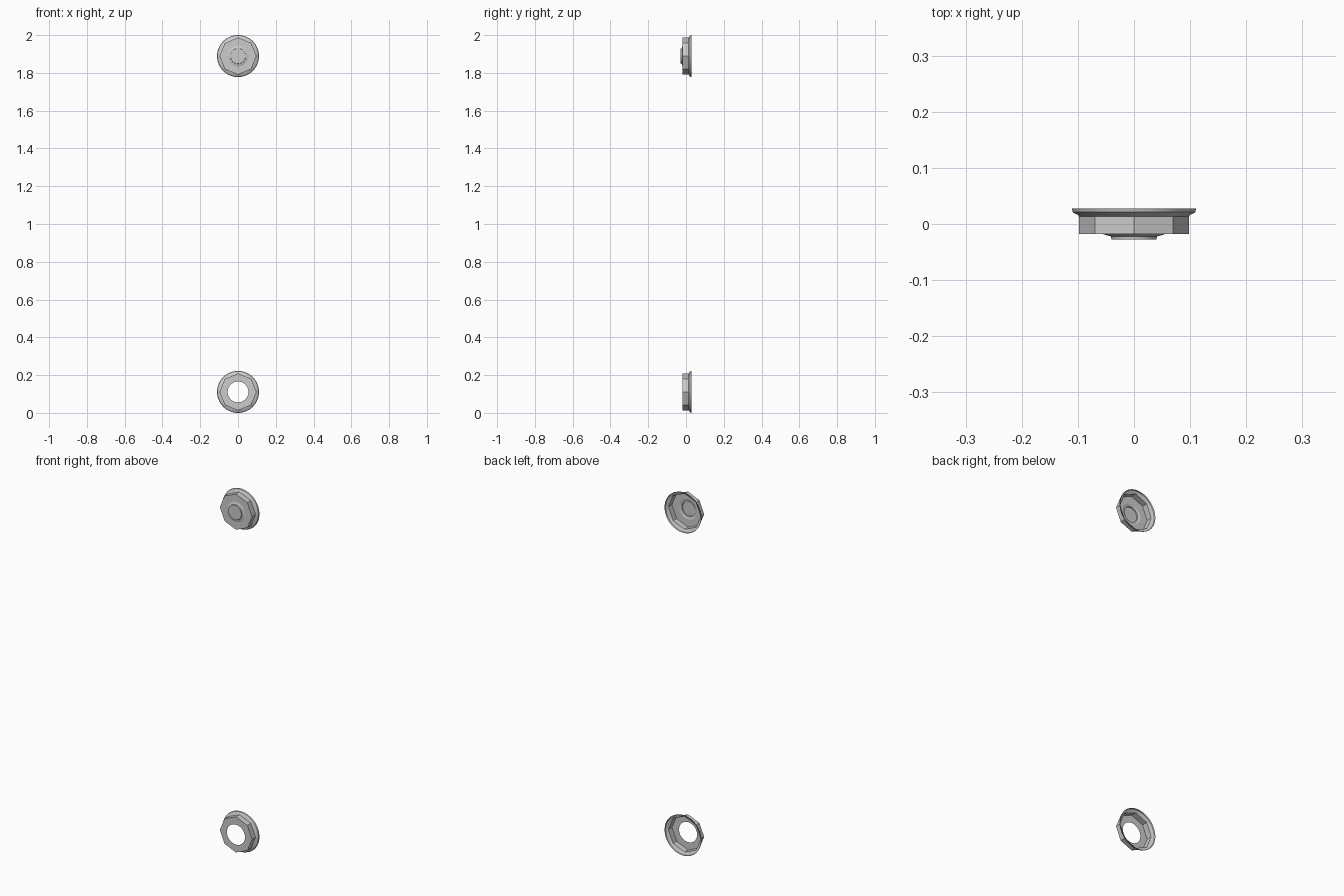
import bpy, bmesh, math

if "Cube" in bpy.data.objects:
    bpy.data.objects.remove(bpy.data.objects["Cube"])

SEG = 64
R_OCT = 0.098


def ring_radius(r, octagonal, a):
    # octagon with a corner pointing straight up, or a plain circle
    if not octagonal:
        return r
    step = math.pi / 4
    local = (a % step) - step / 2
    return r * math.cos(step / 2) / math.cos(local)


def loft(name, z, rings, closed_centre=False):
    # rings: (radius, depth along y, octagonal?) from the centre outwards
    bm = bmesh.new()
    loops = []
    for r, y, octagonal in rings:
        loop = []
        for i in range(SEG):
            a = 2 * math.pi * i / SEG
            rr = ring_radius(r, octagonal, a)
            loop.append(bm.verts.new((rr * math.cos(a), y, rr * math.sin(a))))
        loops.append(loop)
    for a, b in zip(loops, loops[1:]):
        for i in range(SEG):
            j = (i + 1) % SEG
            bm.faces.new((a[i], b[i], b[j], a[j]))
    if closed_centre:
        bm.faces.new(loops[0])
    bm.normal_update()
    me = bpy.data.meshes.new(name)
    bm.to_mesh(me)
    bm.free()
    ob = bpy.data.objects.new(name, me)
    ob.location.z = z
    bpy.context.collection.objects.link(ob)
    bpy.ops.object.select_all(action='DESELECT')
    ob.select_set(True)
    bpy.context.view_layer.objects.active = ob
    bpy.ops.object.shade_smooth_by_angle(angle=math.radians(35))
    return ob


# octagonal wall flaring into a round flange, open at the back
shell = [(0.055, -0.018, False),
         (R_OCT, -0.018, True),
         (R_OCT, 0.013, True),
         (0.099, 0.016, False),
         (0.104, 0.018, False),
         (0.109, 0.021, False),
         (0.111, 0.028, False)]

# stepped round plug with a closed face
plug = [(0.040, -0.028, False),
        (0.041, -0.022, False),
        (0.049, -0.020, False),
        (0.055, -0.018, False)]

loft("lower_flanged_collar", 0.111, shell)
loft("upper_flanged_cap", 1.889, shell)
loft("upper_cap_plug", 1.889, plug, closed_centre=True)
